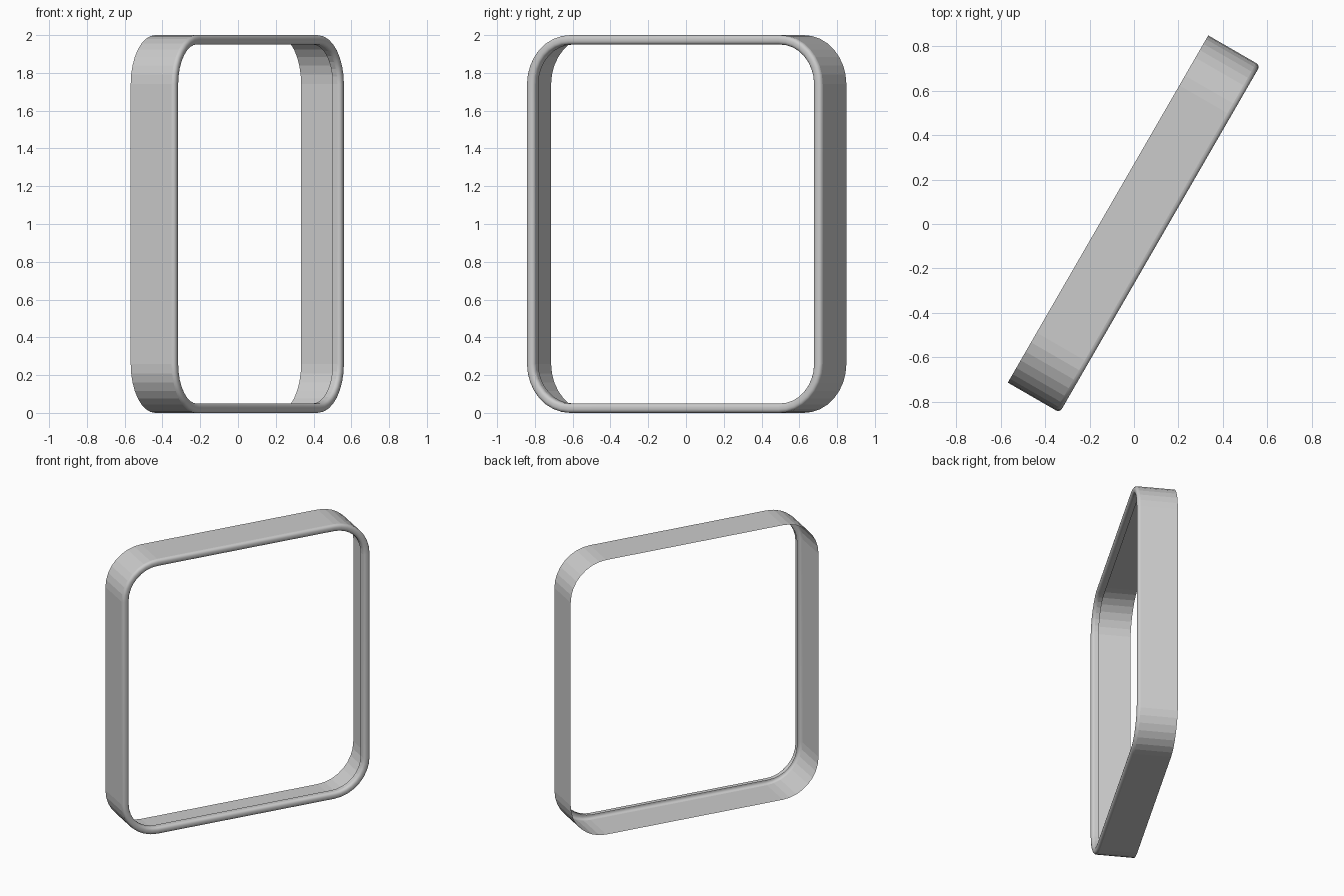
import bpy, bmesh, math
from mathutils import Matrix

if "Cube" in bpy.data.objects:
    bpy.data.objects.remove(bpy.data.objects["Cube"])

W, H, D = 1.805, 2.0, 0.27      # frame width, height, depth
RADIUS, SEGS = 0.26, 8          # outer corner radius and facets per corner
RIM, LIP = 0.05, 0.048          # front rim thickness, depth of the inner lip
BEVEL = 0.02


def rounded_rect(inset):
    """Outline in the XZ plane, pulled inwards by inset."""
    pts = []
    cx, cz = W / 2 - RADIUS, H / 2 - RADIUS
    for q, (sx, sz) in enumerate([(1, 1), (-1, 1), (-1, -1), (1, -1)]):
        for i in range(SEGS + 1):
            a = math.pi / 2 * (q + i / SEGS)
            r = RADIUS - inset
            pts.append((sx * cx + r * math.cos(a), sz * cz + r * math.sin(a)))
    return pts


# Cross-section (inset, y): open-backed wall, rounded front rim, short inner lip
front = -D / 2
profile = [(0, D / 2)]
for k in range(5):
    a = math.pi / 2 * k / 4
    profile.append((BEVEL * (1 - math.cos(a)), front + BEVEL * (1 - math.sin(a))))
for k in range(5):
    a = math.pi / 2 * k / 4
    profile.append((RIM - BEVEL * (1 - math.sin(a)), front + BEVEL * (1 - math.cos(a))))
profile.append((RIM, front + LIP))

# Sweep the section around the rounded rectangle
bm = bmesh.new()
rings = [[bm.verts.new((x, y, z + H / 2)) for x, z in rounded_rect(inset)]
         for inset, y in profile]
n = len(rings[0])
for j in range(len(rings) - 1):
    for i in range(n):
        k = (i + 1) % n
        f = bm.faces.new((rings[j][i], rings[j][k], rings[j + 1][k], rings[j + 1][i]))
        f.smooth = 0 < j < len(rings) - 2      # only the rim is smooth
bm.normal_update()
# make the outer wall face outwards
top = max(bm.faces, key=lambda f: f.calc_center_median().z)
if top.normal.z < 0:
    bmesh.ops.reverse_faces(bm, faces=bm.faces[:])
# Turn the frame about the vertical axis
bm.transform(Matrix.Rotation(math.radians(60), 4, 'Z'))

mesh = bpy.data.meshes.new("rounded_frame")
bm.to_mesh(mesh)
bm.free()
bpy.context.collection.objects.link(bpy.data.objects.new("rounded_frame", mesh))
